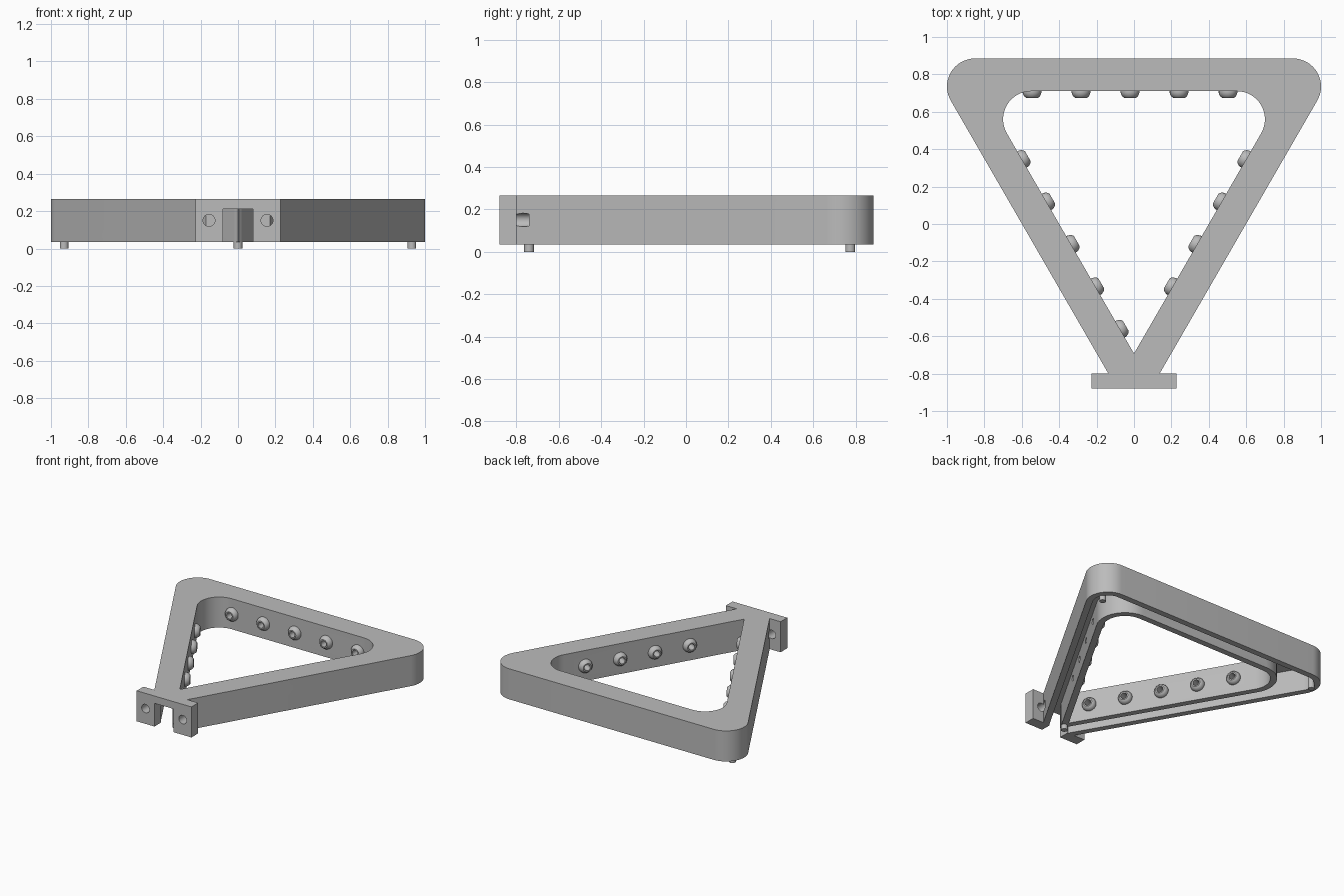
import bpy, bmesh, math
from mathutils import Vector, Matrix

if "Cube" in bpy.data.objects:
    bpy.data.objects.remove(bpy.data.objects["Cube"])

C30 = math.cos(math.radians(30))
Z0, Z1, ZROOF, ZMID = 0.035, 0.265, 0.21, 0.15
WALL = 0.045
OUTER = (0.85, 0.735, 0.15)     # corner centre x, y, radius
INNER = (0.55, 0.56, 0.15)

grey = bpy.data.materials.new("light grey")
grey.diffuse_color = (0.5, 0.5, 0.5, 1)
grey.use_nodes = True
grey.node_tree.nodes["Principled BSDF"].inputs["Base Color"].default_value = grey.diffuse_color


def finish(name, bm):
    bmesh.ops.recalc_face_normals(bm, faces=bm.faces)
    me = bpy.data.meshes.new(name)
    bm.to_mesh(me)
    bm.free()
    me.materials.append(grey)
    ob = bpy.data.objects.new(name, me)
    bpy.context.collection.objects.link(ob)
    return ob


def line_offset(corner):
    x, y, r = corner
    return C30 * x - 0.5 * y + r


def outline(corner, bottom=None, n=16):
    """Rounded triangle pointing to -y, optionally cut flat at the bottom."""
    cx, cy, r = corner
    right = []
    for i in range(n + 1):
        a = math.radians(-30 + 120 * i / n)
        right.append((cx + r * math.cos(a), cy + r * math.sin(a)))
    pts = right + [(-x, y) for x, y in reversed(right)]
    off = line_offset(corner)
    if bottom is None:
        return pts + [(0, -2 * off)]
    x = (off + 0.5 * bottom) / C30
    return pts + [(-x, bottom), (x, bottom)]


def prism(name, pts, z0, z1):
    bm = bmesh.new()
    face = bm.faces.new([bm.verts.new((x, y, z0)) for x, y in pts])
    ext = bmesh.ops.extrude_face_region(bm, geom=[face])
    verts = [v for v in ext["geom"] if isinstance(v, bmesh.types.BMVert)]
    bmesh.ops.translate(bm, verts=verts, vec=(0, 0, z1 - z0))
    return finish(name, bm)


def box(name, x, y0, y1, z0, z1):
    return prism(name, [(-x, y0), (x, y0), (x, y1), (-x, y1)], z0, z1)


def cylinders(name, matrices, r, depth):
    bm = bmesh.new()
    for m in matrices:
        bmesh.ops.create_cone(bm, cap_ends=True, segments=24, radius1=r,
                              radius2=r, depth=depth, matrix=m)
    return finish(name, bm)


def combine(target, other, operation):
    mod = target.modifiers.new("combine", 'BOOLEAN')
    mod.operation, mod.object, mod.solver = operation, other, 'EXACT'
    bpy.context.view_layer.objects.active = target
    bpy.ops.object.modifier_apply(modifier=mod.name)
    bpy.data.objects.remove(other)


# Nozzle placements: local z points into the opening
def placement(x, y, normal):
    rot = Vector(normal).to_track_quat('Z', 'Y').to_matrix().to_4x4()
    return Matrix.Translation((x, y, ZMID)) @ rot


off = line_offset(INNER)
top_y = INNER[1] + INNER[2]
spots = [placement(-0.545 + 0.262 * i, top_y, (0, -1, 0)) for i in range(5)]
for side, count in ((-1, 5), (1, 4)):
    for i in range(count):
        y = 0.345 - 0.227 * i
        spots.append(placement(side * (off + 0.5 * y) / C30, y, (-side * C30, 0.5, 0)))

# Frame: outer shell with end plate, hollow underside, inner wall, opening
frame = prism("frame", outline(OUTER, -0.84), Z0, Z1)
combine(frame, box("end_plate", 0.228, -0.88, -0.80, Z0, Z1), 'UNION')
channel = (OUTER[0], OUTER[1], OUTER[2] - WALL)
combine(frame, prism("channel", outline(channel, -0.80), -0.1, ZROOF), 'DIFFERENCE')
combine(frame, box("notch", 0.08, -1.0, -0.79, -0.1, ZROOF), 'DIFFERENCE')
rim = (INNER[0], INNER[1], INNER[2] + WALL)
combine(frame, prism("inner_wall", outline(rim), Z0, 0.24), 'UNION')
combine(frame, prism("opening", outline(INNER), -0.1, 0.5), 'DIFFERENCE')

# Bores through the inner wall and screw holes in the end plate
combine(frame, cylinders("bores", [m @ Matrix.Translation((0, 0, -0.02)) for m in spots],
                         0.022, 0.09), 'DIFFERENCE')
turn = Matrix.Rotation(math.pi / 2, 4, 'X')
screws = [Matrix.Translation((s * 0.155, -0.84, ZMID)) @ turn for s in (-1, 1)]
combine(frame, cylinders("screw_holes", screws, 0.032, 0.2), 'DIFFERENCE')

# Domed nozzles with a bore
PROFILE = [(0.022, 0), (0.05, 0), (0.05, 0.008), (0.046, 0.02), (0.039, 0.03),
           (0.031, 0.036), (0.022, 0.036)]
bm = bmesh.new()
N = 24
for m in spots:
    rings = [[bm.verts.new(m @ Vector((r * math.cos(2 * math.pi * k / N),
                                       r * math.sin(2 * math.pi * k / N), h)))
              for k in range(N)] for r, h in PROFILE]
    for a, b in zip(rings, rings[1:] + rings[:1]):
        for k in range(N):
            j = (k + 1) % N
            bm.faces.new((a[k], a[j], b[j], b[k]))
nozzles = finish("nozzles", bm)

# Locating pins under the three corners
pins = cylinders("pins", [Matrix.Translation((x, y, 0.106)) for x, y in
                          ((-0.93, 0.775), (0.93, 0.775), (0, -0.74))], 0.023, 0.212)

for ob in (frame, nozzles, pins):
    bpy.ops.object.select_all(action='DESELECT')
    ob.select_set(True)
    bpy.context.view_layer.objects.active = ob
    bpy.ops.object.shade_smooth_by_angle(angle=math.radians(35))
